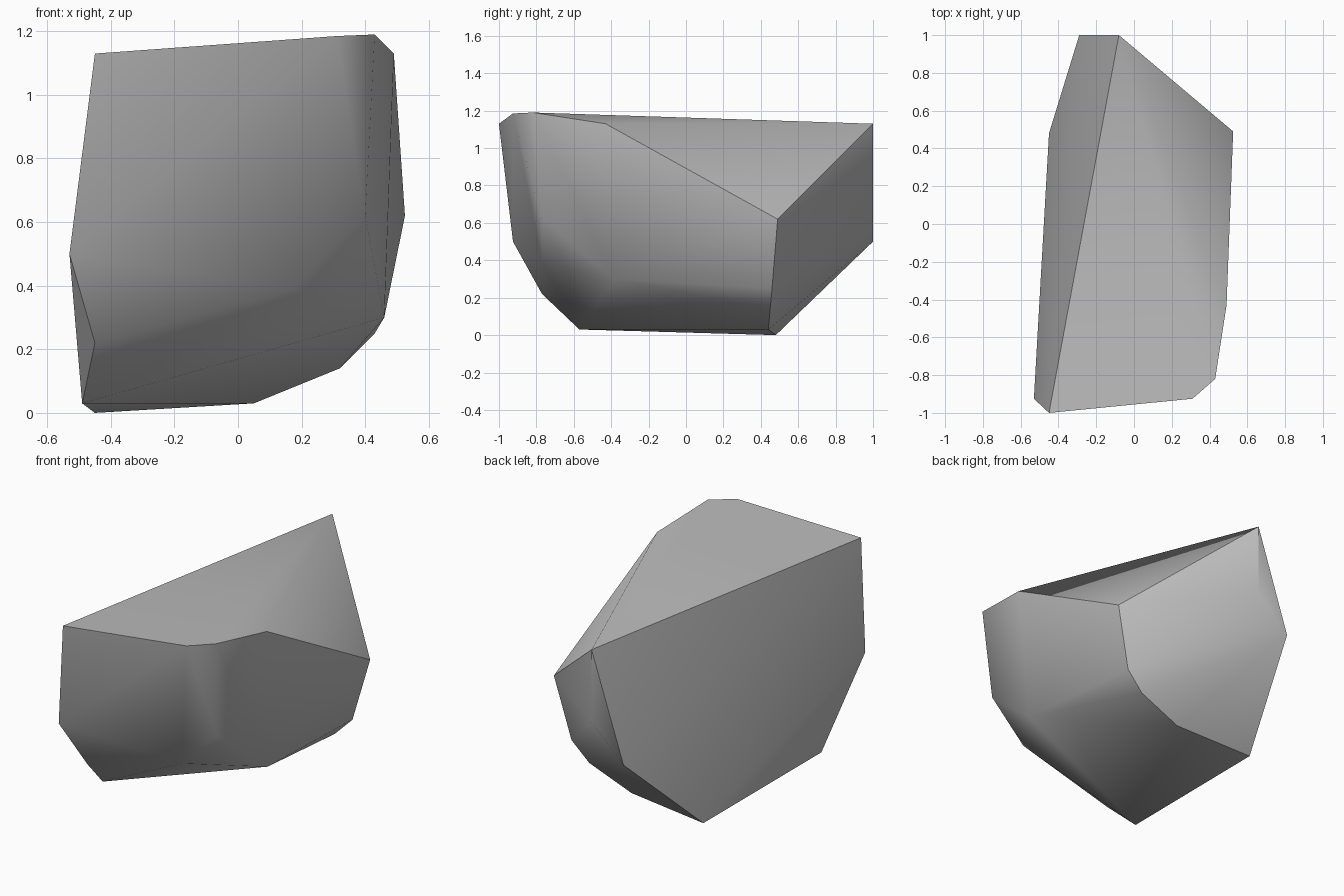
import bpy
import bmesh
import math

# Remove the default cube only
default_cube = bpy.data.objects.get("Cube")
if default_cube is not None:
    bpy.data.objects.remove(default_cube, do_unlink=True)


def make_material(name, colour):
    """One flat colour, shown in the viewport and in a render."""
    material = bpy.data.materials.new(name)
    material.use_nodes = True
    material.diffuse_color = colour
    shader = material.node_tree.nodes["Principled BSDF"]
    shader.inputs["Base Color"].default_value = colour
    shader.inputs["Roughness"].default_value = 0.9
    return material


def make_hull(name, corners, material, sharp_angle):
    """Wrap corner points in a convex hull and merge its coplanar triangles."""
    bm = bmesh.new()
    for corner in corners:
        bm.verts.new(corner)
    bmesh.ops.convex_hull(bm, input=bm.verts[:], use_existing_faces=False)
    bmesh.ops.dissolve_limit(bm, angle_limit=math.radians(2),
                             verts=bm.verts[:], edges=bm.edges[:])
    bmesh.ops.recalc_face_normals(bm, faces=bm.faces[:])
    mesh = bpy.data.meshes.new(name)
    bm.to_mesh(mesh)
    bm.free()
    mesh.materials.append(material)
    hull = bpy.data.objects.new(name, mesh)
    bpy.context.collection.objects.link(hull)

    # Smooth the shallow edges, keep the steep ones crisp
    bpy.ops.object.select_all(action="DESELECT")
    hull.select_set(True)
    bpy.context.view_layer.objects.active = hull
    bpy.ops.object.shade_smooth_by_angle(angle=math.radians(sharp_angle))
    return hull


# Corners of the sloping top
top_rim = [(-0.45, -1, 1.13), (0.31, -0.925, 1.185), (0.43, -0.82, 1.19),
           (0.49, -0.43, 1.13), (-0.08, 1, 1.13)]

# Corners around the sides
flanks = [(0.525, 0.49, 0.62), (0.4, -0.77, 0.62), (0.17, -0.77, 0.39),
          (-0.53, -0.925, 0.5), (-0.08, 1, 0.7), (-0.29, 1, 0.5)]

# Corners of the rounded underside
underside = [(0.46, -0.38, 0.3), (0.43, 0.46, 0.25), (0.32, 0.45, 0.14),
             (0.05, 0.44, 0.03), (-0.45, 0.48, 0), (-0.49, -0.57, 0.03),
             (-0.45, -0.77, 0.22)]

stone_grey = make_material("stone_grey", (0.5, 0.5, 0.5, 1))
make_hull("rock", top_rim + flanks + underside, stone_grey, 39.5)
